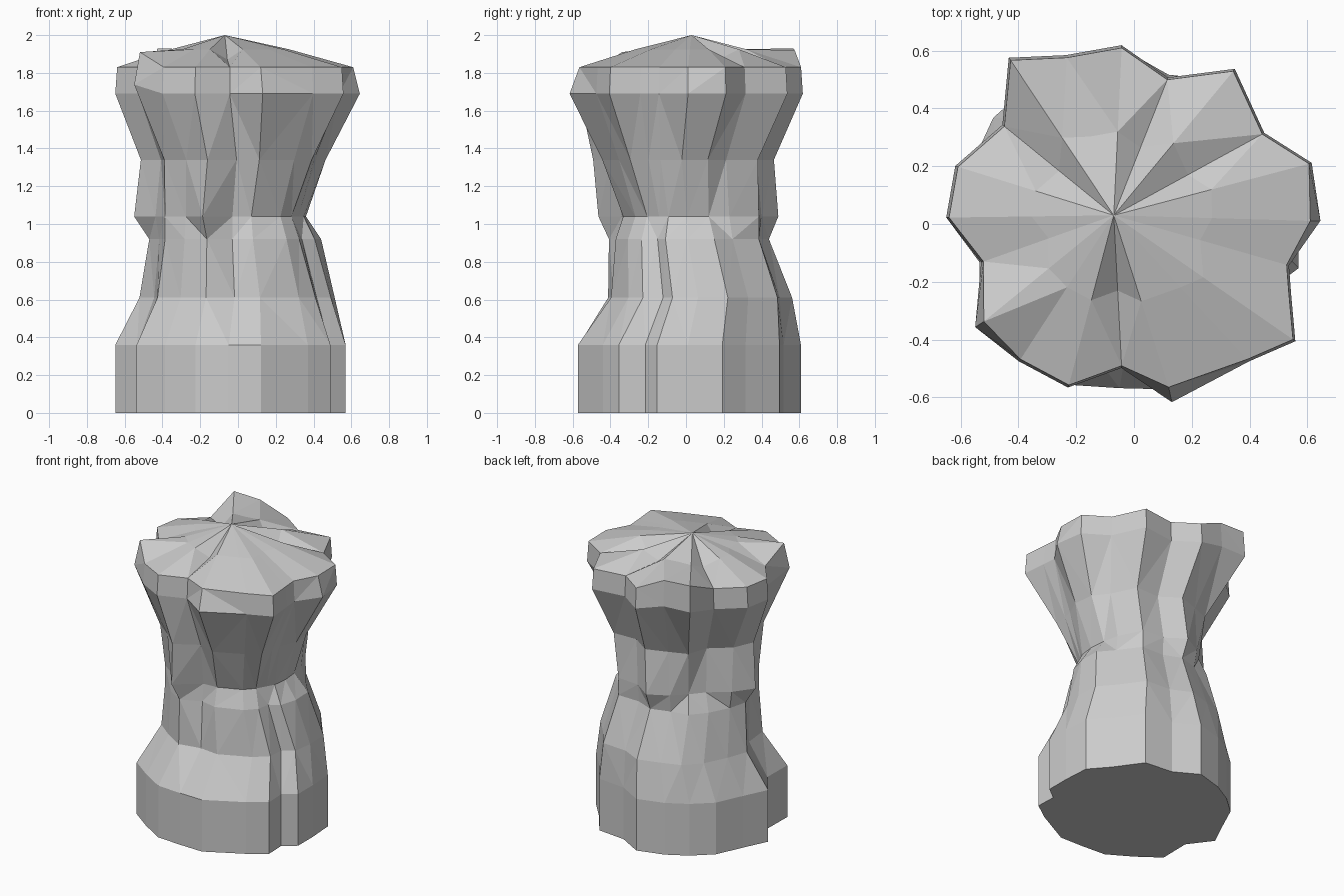
import bpy, bmesh
from math import radians, cos, sin

if "Cube" in bpy.data.objects:
    bpy.data.objects.remove(bpy.data.objects["Cube"])

# Cross-sections of the rock pillar: angle, then radius at base, ledge, waist and rim
columns = [
    (-15, .59, .42, .36, .555), (1, .57, .44, .36, .645), (19, .59, .46, .37, .65),
    (35, .55, .43, .40, .55), (57, .59, .46, .46, .64), (77, .53, .40, .41, .52),
    (94, .61, .44, .49, .62), (112, .60, .43, .45, .63), (127, .60, .47, .42, .72),
    (143, .61, .46, .41, .57), (162, .60, .46, .48, .65), (178, .65, .47, .55, .65),
    (194, .55, .43, .45, .545), (213, .64, .46, .46, .655), (230, .60, .44, .43, .62),
    (248, .60, .44, .50, .61), (265, .57, .35, .34, .50), (282, .585, .38, .34, .63),
    (310, .575, .40, .35, .62), (324, .605, .40, .35, .69), (336, .53, .37, .35, .595),
]
valleys = {3, 5, 9, 16}                   # columns that run along a cleft
raised = {7: .09, 8: .10, 13: .08}        # rim corners that stand higher
lip = {1: .96, 13: .96, 17: .93}          # rim corners that are bevelled back

# Height, blend weights of base, ledge, waist and rim, sideways shift
levels = [
    (0, 1, 0, 0, 0, 0, 0), (.36, 1, 0, 0, 0, 0, 0), (.61, .4, .6, 0, 0, .02, .055),
    (.92, 0, 1, 0, 0, 0, 0), (1.04, 0, 0, 1, 0, 0, 0),
    (1.34, 0, 0, .52, .39, .025, -.03), (1.69, 0, 0, 0, 1, 0, 0),
    (1.83, 0, 0, 0, .985, 0, 0),
]
APEX = (-.07, .03, 2.0)

bm = bmesh.new()
rings = []
for z, wb, wl, ww, wr, sx, sy in levels:
    ring = []
    for i, (a, base, ledge, waist, rim) in enumerate(columns):
        r = wb * base + wl * ledge + ww * waist + wr * rim
        dz = 0
        if z == 1.83:
            r *= lip.get(i, 1)
            dz = raised.get(i, 0)
        elif z == 1.69:
            dz = raised.get(i, 0) * .6
        ring.append(bm.verts.new((r * cos(radians(a)) + sx, r * sin(radians(a)) + sy, z + dz)))
    rings.append(ring)

# Inner crown ring: domed lobes, sunken clefts
crown = []
for i, v in enumerate(rings[-1]):
    x = (APEX[0] + v.co.x) / 2
    y = (APEX[1] + v.co.y) / 2
    crown.append(bm.verts.new((x, y, 1.87 if i in valleys else 1.925)))
rings.append(crown)

# Skin the rings, close the bottom, fan the top
n = len(columns)
for lo, hi in zip(rings, rings[1:]):
    for i in range(n):
        j = (i + 1) % n
        bm.faces.new((lo[i], lo[j], hi[j], hi[i]))
bm.faces.new(rings[0][::-1])
tip = bm.verts.new(APEX)
for i in range(n):
    bm.faces.new((crown[i], crown[(i + 1) % n], tip))

# Split the bent quads into flat facets
bmesh.ops.triangulate(bm, faces=[f for f in bm.faces if len(f.verts) == 4])
bmesh.ops.recalc_face_normals(bm, faces=bm.faces)

mesh = bpy.data.meshes.new("rock_pillar")
bm.to_mesh(mesh)
bm.free()
bpy.context.collection.objects.link(bpy.data.objects.new("rock_pillar", mesh))
